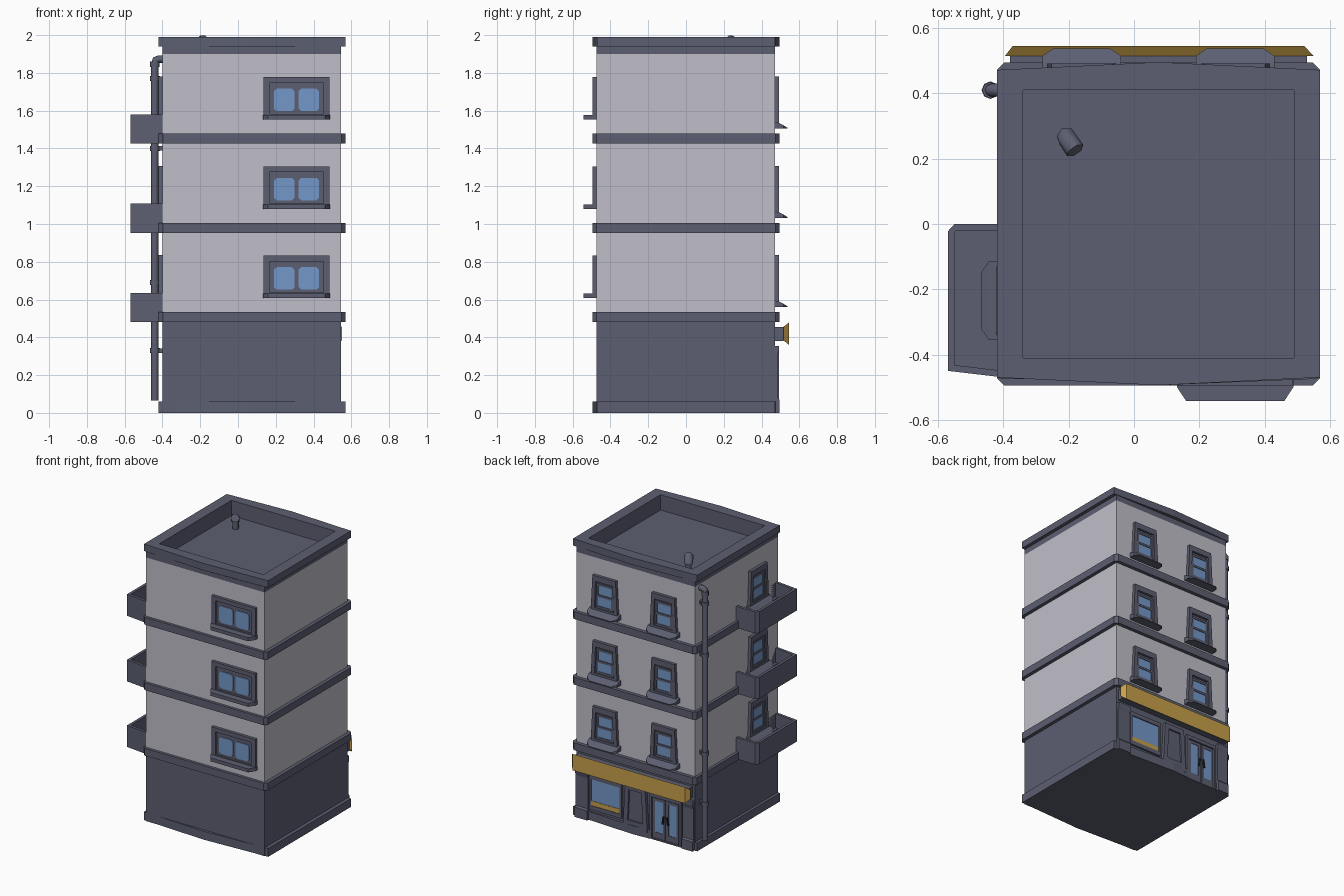
import bpy, bmesh, math
from mathutils import Vector

cube = bpy.data.objects.get("Cube")
if cube:
    bpy.data.objects.remove(cube)


def material(name, r, g, b):
    m = bpy.data.materials.new(name)
    m.use_nodes = True
    m.diffuse_color = (r, g, b, 1)
    m.node_tree.nodes["Principled BSDF"].inputs["Base Color"].default_value = (r, g, b, 1)
    return m


SLATE = material("slate_trim", .107, .114, .165)
PLASTER = material("pale_plaster", .53, .52, .59)
GLASS = material("blue_glass", .175, .31, .58)
GOLD = material("gold_paint", .58, .35, .07)
BLACK = material("black_metal", .02, .02, .025)


def loft(name, loops, mat, caps=(True, True)):
    """Skin a row of equal-length point loops."""
    bm = bmesh.new()
    rings = [[bm.verts.new(p) for p in lp] for lp in loops]
    n = len(rings[0])
    for a, b in zip(rings, rings[1:]):
        for i in range(n):
            j = (i + 1) % n
            bm.faces.new((a[i], a[j], b[j], b[i]))
    for use, ring in zip(caps, (rings[0], rings[-1])):
        if use:
            bm.faces.new(ring)
    bmesh.ops.recalc_face_normals(bm, faces=bm.faces)
    mesh = bpy.data.meshes.new(name)
    bm.to_mesh(mesh)
    bm.free()
    mesh.materials.append(mat)
    ob = bpy.data.objects.new(name, mesh)
    bpy.context.scene.collection.objects.link(ob)
    return ob


# Wall frames: u across, d outward, v up
def front(u, d, v): return (u, -.475 - d, v)
def back(u, d, v): return (u, .47 + d, v)
def side(u, d, v): return (-.4 - d, u, v)


def trap(c, low, high, v0, v1):
    return [(c - low, v0), (c + low, v0), (c + high, v1), (c - high, v1)]


def rect(u0, u1, v0, v1):
    return [(u0, v0), (u1, v0), (u1, v1), (u0, v1)]


def rounded(u0, u1, v0, v1, r=.015):
    return [(u0 + r, v0), (u1 - r, v0), (u1, v0 + r), (u1, v1 - r),
            (u1 - r, v1), (u0 + r, v1), (u0, v1 - r), (u0, v0 + r)]


def on_wall(wall, shape, d):
    return [wall(u, d, v) for u, v in shape]


def plate(name, wall, shape, d0, d1, mat):
    return loft(name, [on_wall(wall, shape, d0), on_wall(wall, shape, d1)], mat)


def frame(name, wall, outer, inner, d, inset, mat=SLATE):
    """Raised border with a recessed panel inside."""
    return loft(name, [on_wall(wall, outer, 0), on_wall(wall, outer, d),
                       on_wall(wall, inner, d), on_wall(wall, inner, inset)], mat)


def tube(name, path, radius, mat, sides=8):
    pts = [Vector(p) for p in path]
    loops = []
    for i, p in enumerate(pts):
        t = (pts[min(i + 1, len(pts) - 1)] - pts[max(i - 1, 0)]).normalized()
        a = t.cross(Vector((0, 1, 0))).normalized()
        b = t.cross(a)
        loops.append([p + radius * (a * math.cos(k * math.tau / sides) + b * math.sin(k * math.tau / sides))
                      for k in range(sides)])
    ob = loft(name, loops, mat)
    for poly in ob.data.polygons:
        poly.use_smooth = len(poly.vertices) == 4
    return ob


def at(shape, z):
    return [(x, y, z) for x, y in shape]


# Plan outlines
MID = .075
def plan(x0, x1, y0, y1, bow=0):
    return [(x0, y0), (MID, y0 - bow), (x1, y0), (x1, y1), (MID, y1 + bow), (x0, y1)]


wall_plan = plan(-.4, .545, -.475, .47)
bowed_plan = plan(-.42, .57, -.47, .472, .024)
roof_plan = plan(-.34, .49, -.41, .41)
band_plan = rounded(-.42, .57, -.495, .495, .022)
base_plan = bowed_plan[:5] + [(-.05, .489), (-.05, .465), (-.3, .465), (-.3, .478)] + bowed_plan[5:]

# Main walls, base, storey bands and parapet
loft("ground_floor_walls", [at(wall_plan, 0), at(wall_plan, .5)], SLATE)
loft("upper_walls", [at(wall_plan, .5), at(wall_plan, 1.9)], PLASTER, (True, False))
loft("base_plinth", [at(base_plan, 0), at(base_plan, .06)], SLATE)
loft("parapet_and_roof", [at(wall_plan, 1.9), at(wall_plan, 1.94), at(bowed_plan, 1.94),
                          at(bowed_plan, 1.99), at(roof_plan, 1.99), at(roof_plan, 1.88)],
     SLATE, (False, True))


def sash_window(wall, c, z):
    """Tall window with two stacked panes and a sloping sill."""
    frame("sash_frame", wall, trap(c, .105, .092, z + .03, z + .275),
          trap(c, .075, .068, z + .045, z + .235), .022, .005)
    for low, d in ((.055, .012), (.135, .008)):
        frame("sash", wall, rect(c - .068, c + .068, z + low - .01, z + low + .085),
              rect(c - .053, c + .053, z + low + .005, z + low + .07), d + .004, d - .002)
        plate("sash_glass", wall, rect(c - .053, c + .053, z + low + .005, z + low + .07), d - .002, d, GLASS)
    loft("sash_sill", [on_wall(wall, trap(c, w, w, z, z + h), d)
                       for d, w, h in ((0, .12, .035), (.022, .12, .03), (.045, .12, .018), (.068, .087, .004))], SLATE)


def wide_window(z):
    """Two panes side by side on the front."""
    frame("front_window_frame", front, rect(.135, .485, z + .015, z + .225),
          rect(.168, .452, z + .03, z + .195), .021, .006)
    for u in (.19, .32):
        plate("front_window_glass", front, rounded(u, u + .11, z + .045, z + .165), .004, .012, GLASS)
    loft("front_window_sill", [on_wall(front, trap(.31, w, w, z, z + .025), d)
                               for d, w in ((0, .178), (.025, .178), (.068, .15))], SLATE)


# Balcony outline: outer wall and inner edge
outer = [(-.4, -.47), (-.57, -.45), (-.57, -.022), (-.55, 0), (-.4, 0)]
inner = [(-.4, -.45), (-.55, -.432), (-.55, -.025), (-.545, -.02), (-.4, -.02)]

for floor in range(3):
    z = .48 + floor * .4725
    loft("storey_band", [at(band_plan, z), at(band_plan, z + .053)], SLATE)
    loft("balcony", [at(outer, z), at(outer, z + .155), at(inner, z + .155), at(inner, z + .04)], SLATE)
    wide_window(z + .127)
    for c in (-.16, .31):
        sash_window(back, c, z + .08)
    sash_window(side, -.235, z + .08)

# Shop sign
plate("sign_bracket", back, rect(-.38, .53, .38, .455), 0, .046, SLATE)
loft("shop_sign", [on_wall(back, rect(-.395, .55, .385, .455), .045),
                   on_wall(back, rect(-.372, .522, .36, .478), .075)], GOLD)

# Shop window
frame("shop_window_frame", back, rect(.175, .435, .08, .33), rect(.19, .42, .11, .3), .014, .004)
plate("shop_window_glass", back, rect(.19, .42, .11, .3), .003, .007, GLASS)
plate("shop_window_gold_strip", back, rect(.19, .42, .11, .143), .006, .01, GOLD)

# Shop doors
frame("door_frame", back, rect(-.3, -.05, 0, .33), rect(-.285, -.065, .01, .305), .016, .004)
for u, lean in ((-.278, 1), (-.168, -1)):
    frame("door_leaf", back, rect(u, u + .096, .012, .3), rect(u + .016, u + .08, .055, .28), .011, .005)
    plate("door_glass", back, rect(u + .016, u + .08, .055, .28), .004, .008, GLASS)
    h = -.175 - lean * .022
    plate("door_handle", back, [(h - .005, .13), (h + .005, .13), (h + .005 + lean * .008, .185),
                                (h - .005 + lean * .008, .185)], .008, .022, BLACK)

# Pilasters with flared heads, and the panelled pier
for c, w in ((.492, .05), (-.355, .043)):
    loft("shop_pilaster", [[back(c - w, 0, v), back(c + w, 0, v), back(c + w, d, v), back(c - w, d, v)]
                           for v, d in ((0, .024), (.07, .024), (.08, .014), (.3, .014), (.33, .022), (.355, .022))],
         SLATE)
frame("shop_pier", back, trap(.062, .098, .08, .03, .345), trap(.062, .06, .05, .09, .31), .022, .01)

# Drainpipe with elbow and brackets
tube("drainpipe", [(-.44, .41, .065), (-.44, .41, 1.85), (-.435, .41, 1.868), (-.42, .41, 1.873), (-.39, .41, 1.873)],
     .02, SLATE)
tube("drainpipe_elbow", [(-.44, .41, 1.83), (-.44, .41, 1.86)], .025, SLATE)
for z in (.33, .69, 1.4, 1.77):
    tube("pipe_bracket", [(-.44, .41, z - .014), (-.44, .41, z + .014)], .027, SLATE)
    plate("bracket_arm", side, rect(.4, .42, z - .012, z + .012), 0, .04, SLATE)

# Roof vent with angled hood
tube("roof_vent", [(-.205, .265, 1.87), (-.205, .265, 1.945)], .023, SLATE, 6)
tube("vent_hood", [(-.207, .268, 1.935), (-.205, .262, 1.955), (-.18, .225, 1.975)], .03, SLATE, 6)
